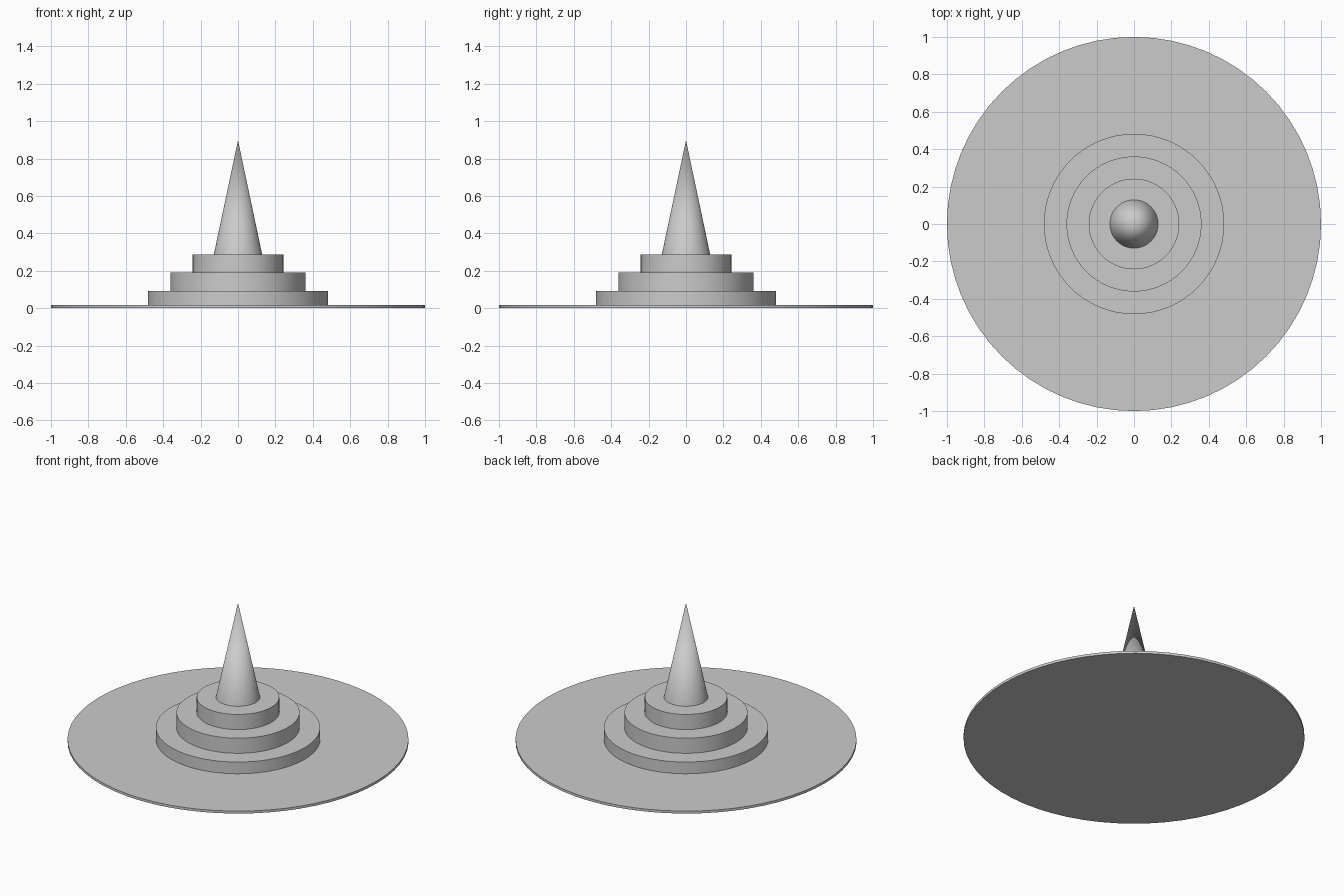
import bpy
import math

if "Cube" in bpy.data.objects:
    bpy.data.objects.remove(bpy.data.objects["Cube"])

SIDES = 64


def solid(name, r_bottom, r_top, z0, z1):
    """Round part standing between heights z0 and z1."""
    bpy.ops.mesh.primitive_cone_add(vertices=SIDES, radius1=r_bottom, radius2=r_top,
                                    depth=z1 - z0, location=(0, 0, (z0 + z1) / 2))
    obj = bpy.context.object
    obj.name = name
    bpy.ops.object.shade_smooth_by_angle(angle=math.radians(30))
    return obj


# Thin round ground plate
solid("base_disc", 1.0, 1.0, 0.0, 0.016)

# Three stepped tiers, each smaller than the one below
z = 0.016
for i, (radius, top) in enumerate([(0.482, 0.092), (0.361, 0.19), (0.242, 0.288)], 1):
    solid(f"tier_{i}", radius, radius, z, top)
    z = top

# Pointed spire on the top tier
solid("spire", 0.129, 0.0, z, 0.898)
